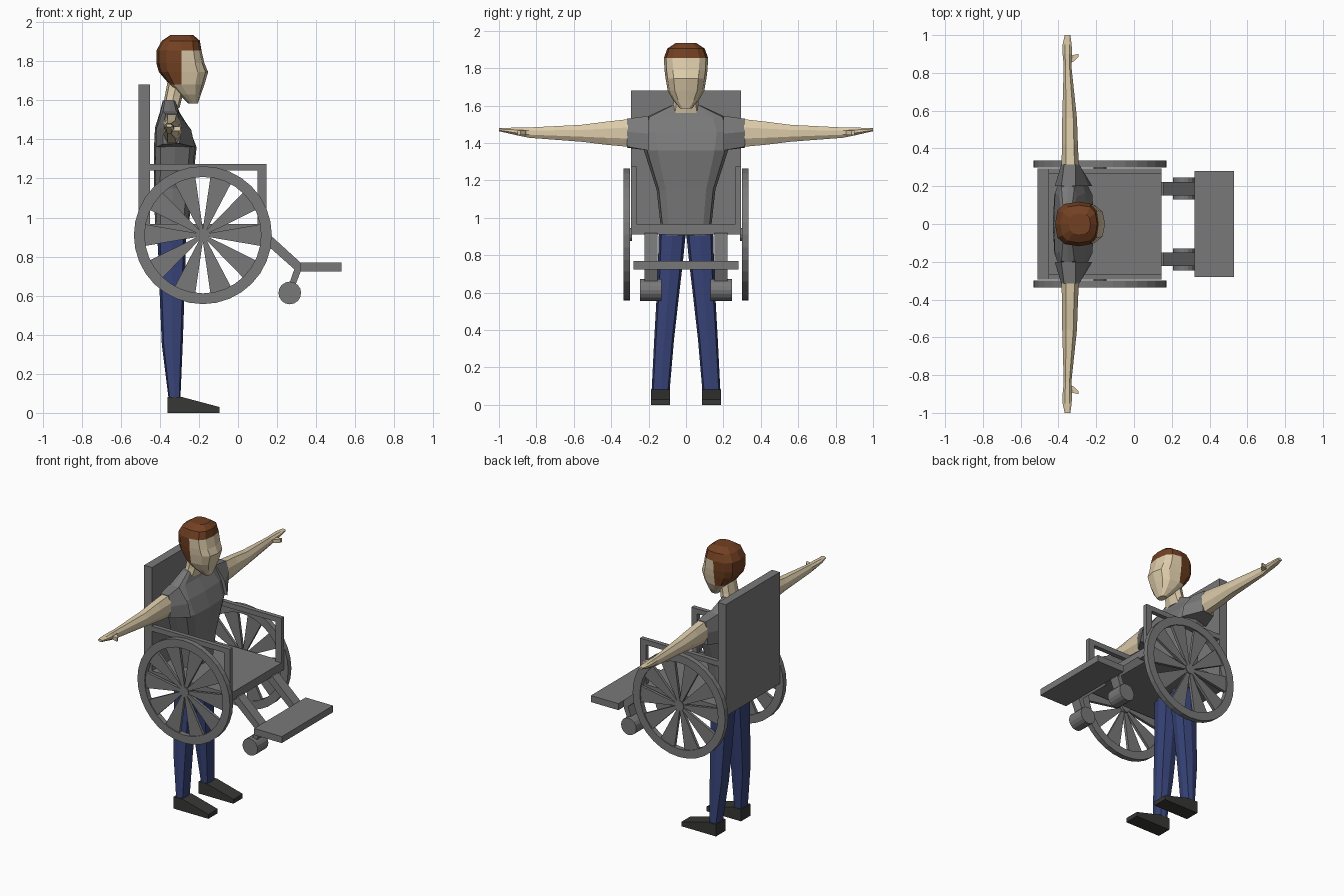
import bpy, bmesh, math
from mathutils import Vector

if "Cube" in bpy.data.objects:
    bpy.data.objects.remove(bpy.data.objects["Cube"])


def material(name, rgb):
    m = bpy.data.materials.new(name)
    m.diffuse_color = (*rgb, 1)
    m.use_nodes = True
    m.node_tree.nodes["Principled BSDF"].inputs["Base Color"].default_value = m.diffuse_color
    return m


GREY = material("grey", (0.19, 0.19, 0.19))
SKIN = material("skin", (0.72, 0.60, 0.40))
HAIR = material("brown hair", (0.17, 0.052, 0.016))
BLUE = material("blue trousers", (0.038, 0.056, 0.185))
DARK = material("dark shoe", (0.038, 0.038, 0.036))


def finish(name, bm, mats):
    bmesh.ops.recalc_face_normals(bm, faces=bm.faces)
    me = bpy.data.meshes.new(name)
    bm.to_mesh(me)
    bm.free()
    for m in mats:
        me.materials.append(m)
    ob = bpy.data.objects.new(name, me)
    bpy.context.collection.objects.link(ob)
    return ob


def add_loft(bm, rings, closed=False):
    """Skin a list of rings; cap the ends unless the loft is closed."""
    vs = [[bm.verts.new(p) for p in r] for r in rings]
    n = len(vs[0])
    for i in range(len(vs) if closed else len(vs) - 1):
        a, b = vs[i], vs[(i + 1) % len(vs)]
        for j in range(n):
            k = (j + 1) % n
            bm.faces.new((a[j], a[k], b[k], b[j]))
    if not closed:
        bm.faces.new(vs[0])
        bm.faces.new(vs[-1])


def loft(name, rings, *mats, closed=False):
    bm = bmesh.new()
    add_loft(bm, rings, closed)
    return finish(name, bm, mats)


def box(name, x, y, z, mat):
    rings = [[(x[0], y[0], h), (x[1], y[0], h), (x[1], y[1], h), (x[0], y[1], h)] for h in z]
    return loft(name, rings, mat)


def prism(name, profile, y0, y1, mat):
    """Extrude an (x, z) profile along y."""
    return loft(name, [[(x, y, z) for x, z in profile] for y in (y0, y1)], mat)


def circle(cx, cz, r, n):
    return [(cx + r * math.cos(2 * math.pi * i / n), cz + r * math.sin(2 * math.pi * i / n)) for i in range(n)]


def oval(z, xb, xf, y0, y1, n=8, power=0.8, xm=None):
    """Squarish horizontal ring between back/front and two sides."""
    xm = (xb + xf) / 2 if xm is None else xm
    ring = []
    for i in range(n):
        a = 2 * math.pi * i / n
        c, s = [math.copysign(abs(t) ** power, t) if abs(t) > 1e-6 else 0 for t in (math.cos(a), math.sin(a))]
        x = xm + c * ((xf - xm) if c > 0 else (xm - xb))
        ring.append((x, (y0 + y1) / 2 + s * (y1 - y0) / 2, z))
    return ring


# ---- wheelchair frame
box("seat", (-0.51, 0.145), (-0.295, 0.295), (0.91, 0.967), GREY)
box("backrest", (-0.51, -0.45), (-0.295, 0.295), (0.91, 1.68), GREY)
box("footplate", (0.32, 0.53), (-0.28, 0.28), (0.725, 0.77), GREY)

WX, WZ = -0.18, 0.91
for side, s in (("left", 1), ("right", -1)):
    # armrest with front post
    arm = [(-0.46, 1.24), (0.10, 1.24), (0.10, 0.96), (0.145, 0.96), (0.145, 1.275), (-0.46, 1.275)]
    prism(side + "_armrest", arm, s * 0.265, s * 0.295, GREY)

    # big wheel: rim, hub and wedge spokes
    rim = []
    for i in range(32):
        a = 2 * math.pi * i / 32
        rim.append([(WX + r * math.cos(a), s * y, WZ + r * math.sin(a))
                    for r, y in ((0.298, 0.30), (0.353, 0.30), (0.353, 0.335), (0.298, 0.335))])
    loft(side + "_wheel_rim", rim, GREY, closed=True)
    prism(side + "_wheel_hub", circle(WX, WZ, 0.035, 12), s * 0.29, s * 0.333, GREY)
    bm = bmesh.new()
    for i in range(10):
        a = 2 * math.pi * i / 10
        d, t = Vector((math.cos(a), math.sin(a))), Vector((-math.sin(a), math.cos(a)))
        wedge = [d * 0.02 + t * 0.008, d * 0.30 + t * 0.056, d * 0.30 - t * 0.056, d * 0.02 - t * 0.008]
        add_loft(bm, [[(WX + p.x, s * y, WZ + p.y) for p in wedge] for y in (0.308, 0.327)])
    finish(side + "_wheel_spokes", bm, [GREY])

    # footplate strut, caster fork and caster
    strut = [(0.08, 0.92), (0.155, 0.92), (0.325, 0.765), (0.325, 0.725), (0.30, 0.725)]
    prism(side + "_footplate_strut", strut, s * 0.152, s * 0.222, GREY)
    fork = [(0.288, 0.735), (0.325, 0.735), (0.285, 0.63), (0.255, 0.64)]
    prism(side + "_caster_fork", fork, s * 0.153, s * 0.221, GREY)
    prism(side + "_caster", circle(0.265, 0.614, 0.058, 16), s * 0.13, s * 0.247, GREY)

    # sleeve
    inner = [(-0.42, 1.36), (-0.22, 1.36), (-0.24, 1.45), (-0.31, 1.545), (-0.385, 1.545), (-0.42, 1.45)]
    outer = [(-0.385, 1.375), (-0.30, 1.38), (-0.29, 1.46), (-0.31, 1.53), (-0.37, 1.53), (-0.385, 1.46)]
    loft(side + "_sleeve", [[(x, s * y, z) for x, z in p] for y, p in ((0.20, inner), (0.315, outer))], GREY)

    # bare arm with flat hand: y, back x, front x, low z, high z
    rings = []
    for y, xb, xf, z0, z1 in ((0.31, -0.383, -0.292, 1.38, 1.527), (0.42, -0.382, -0.297, 1.39, 1.515),
                              (0.56, -0.38, -0.302, 1.407, 1.497), (0.84, -0.372, -0.332, 1.428, 1.483),
                              (0.90, -0.378, -0.328, 1.44, 1.483), (0.95, -0.378, -0.33, 1.452, 1.481),
                              (1.0, -0.367, -0.337, 1.463, 1.479)):
        cx, cz, hx, hz = (xb + xf) / 2, (z0 + z1) / 2, (xf - xb) / 2, (z1 - z0) / 2
        rings.append([(cx + hx * u, s * y, cz + hz * v) for u, v in
                      ((1, 0.4), (0.5, 1), (-0.5, 1), (-1, 0.4), (-1, -0.4), (-0.5, -1), (0.5, -1), (1, -0.4))])
    loft(side + "_arm", rings, SKIN)
    thumb = [[(x, s * y, z) for y, z in ((y0, 1.442), (y1, 1.442), (y1, 1.467), (y0, 1.467))]
             for x, y0, y1 in ((-0.35, 0.845, 0.885), (-0.32, 0.86, 0.895), (-0.295, 0.885, 0.90))]
    loft(side + "_thumb", thumb, SKIN)

    # trouser leg: height, back x, front x, inner y, outer y
    legs = ((0.93, -0.415, -0.265, 0.0, 0.145), (0.75, -0.405, -0.27, 0.018, 0.15), (0.58, -0.40, -0.275, 0.038, 0.157),
            (0.35, -0.39, -0.283, 0.064, 0.17), (0.07, -0.355, -0.295, 0.088, 0.184))
    loft(side + "_trouser_leg", [oval(z, xb, xf, s * a, s * b, power=0.6) for z, xb, xf, a, b in legs], BLUE)

    # shoe
    shoe = [(-0.36, 0), (-0.095, 0), (-0.095, 0.03), (-0.20, 0.058), (-0.29, 0.082), (-0.36, 0.082)]
    prism(side + "_shoe", shoe, s * 0.086, s * 0.187, DARK)

# ---- shirt body
body = ((0.905, -0.415, -0.262, 0.14), (0.97, -0.425, -0.25, 0.137), (1.15, -0.43, -0.235, 0.157),
        (1.36, -0.43, -0.212, 0.225), (1.46, -0.425, -0.25, 0.24), (1.54, -0.40, -0.30, 0.21),
        (1.60, -0.385, -0.32, 0.08))
loft("shirt", [oval(z, xb, xf, -w, w, n=12, power=0.55) for z, xb, xf, w in body], GREY)

# ---- neck leaning forward into the head
loft("neck", [oval(1.56, -0.385, -0.30, -0.078, 0.078), oval(1.62, -0.375, -0.285, -0.066, 0.066),
              oval(1.70, -0.36, -0.26, -0.062, 0.062)], SKIN)

# ---- head, hair chosen by height and by the back half
skull = ((1.585, -0.255, -0.205, 0.032, -0.23), (1.63, -0.30, -0.19, 0.07, -0.26), (1.68, -0.35, -0.172, 0.098, -0.29),
         (1.745, -0.405, -0.153, 0.109, -0.29), (1.79, -0.418, -0.172, 0.115, -0.29),
         (1.855, -0.418, -0.187, 0.118, -0.29), (1.905, -0.39, -0.195, 0.10, -0.29), (1.935, -0.345, -0.23, 0.055, -0.29))
head = loft("head", [oval(z, xb, xf, -w, w, n=12, power=0.72, xm=xm) for z, xb, xf, w, xm in skull], SKIN, HAIR)
for f in head.data.polygons:
    c = f.center
    f.material_index = 1 if c.z > 1.86 or (c.x < -0.29 and c.z > 1.68) else 0
